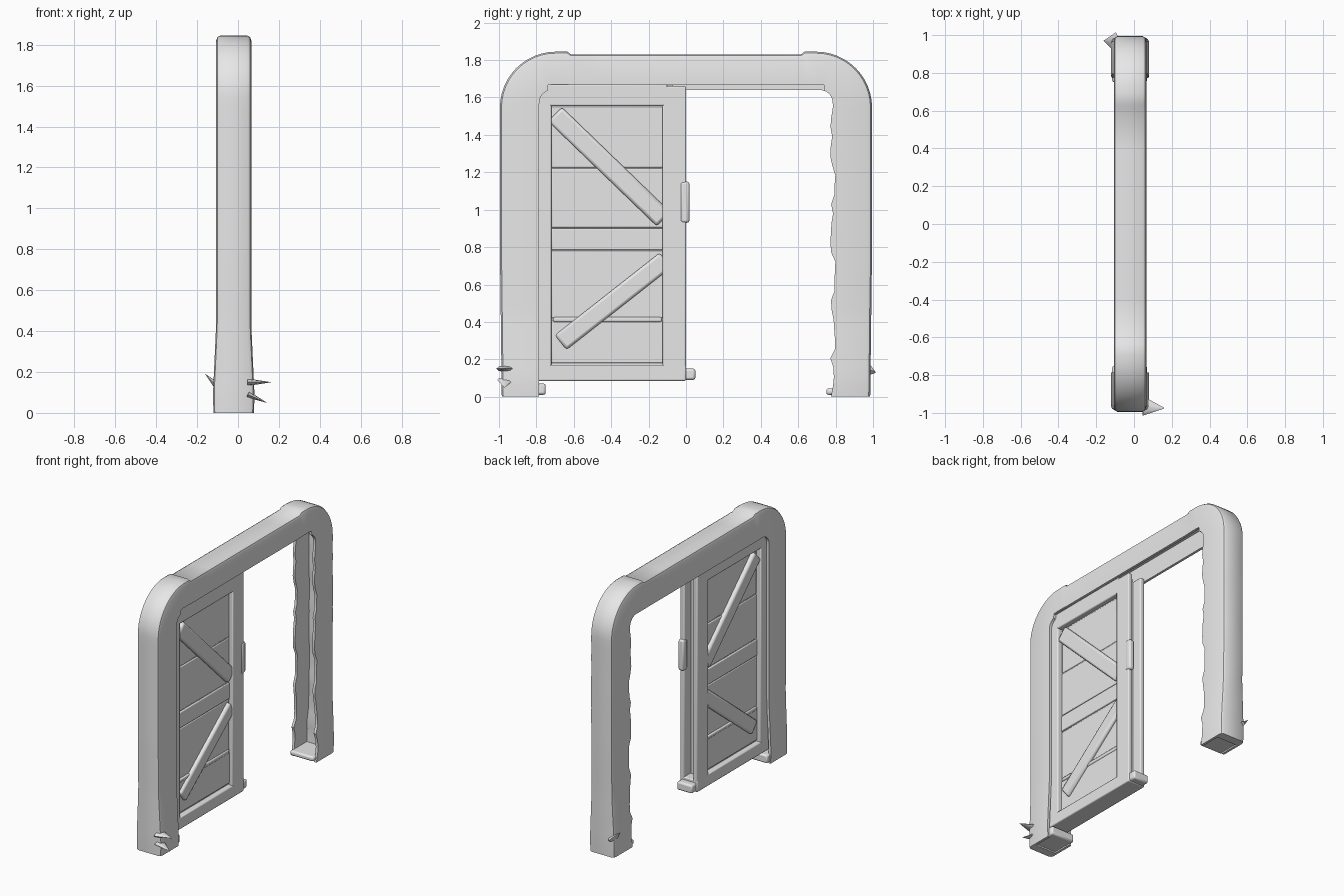
import bpy, bmesh, math, random
from mathutils import Vector, Matrix

if "Cube" in bpy.data.objects:
    bpy.data.objects.remove(bpy.data.objects["Cube"])

random.seed(4)
CX = -0.021  # middle of the frame thickness

grey = bpy.data.materials.new("plain_grey")
grey.diffuse_color = (0.8, 0.8, 0.8, 1)
grey.use_nodes = True
grey.node_tree.nodes["Principled BSDF"].inputs["Base Color"].default_value = grey.diffuse_color


def finish(name, bm, bevel=0.0):
    bmesh.ops.recalc_face_normals(bm, faces=bm.faces)
    mesh = bpy.data.meshes.new(name)
    bm.to_mesh(mesh)
    bm.free()
    mesh.materials.append(grey)
    ob = bpy.data.objects.new(name, mesh)
    bpy.context.collection.objects.link(ob)
    if bevel:
        mod = ob.modifiers.new("soft_edges", 'BEVEL')
        mod.width = bevel
        mod.segments = 2
    bpy.ops.object.select_all(action='DESELECT')
    ob.select_set(True)
    bpy.context.view_layer.objects.active = ob
    bpy.ops.object.shade_smooth_by_angle(angle=math.radians(35))
    return ob


def box(name, x, y, z, bevel=0.007):
    """Box from (min, max) pairs."""
    bm = bmesh.new()
    size = Matrix.Diagonal((x[1] - x[0], y[1] - y[0], z[1] - z[0], 1))
    mid = Matrix.Translation((sum(x) / 2, sum(y) / 2, sum(z) / 2))
    bmesh.ops.create_cube(bm, size=1, matrix=mid @ size)
    return finish(name, bm, bevel)


def brace(name, a, b, width, half):
    """Bar between two (y, z) points, showing on both faces of the door."""
    d = Vector((0, b[0] - a[0], b[1] - a[1]))
    mid = Matrix.Translation((CX, (a[0] + b[0]) / 2, (a[1] + b[1]) / 2))
    turn = Matrix.Rotation(math.atan2(d.z, d.y), 4, 'X')
    bm = bmesh.new()
    bmesh.ops.create_cube(bm, size=1, matrix=mid @ turn @ Matrix.Diagonal((half * 2, d.length, width, 1)))
    return finish(name, bm, 0.015)


# ---- arch frame: open channel section swept along a rounded doorway ----
def half_path():
    """Stations (outer y, outer z, inner y, inner z, is_beam) for the +y half."""
    pts = []
    for i in range(31):                                   # leg
        z = 1.545 * i / 30
        pts.append((0.985 + 0.01 * min(1, z / 0.8), z, 0.785, z, False))
    for i in range(1, 13):                                # rounded corner
        a = math.pi / 2 * i / 12
        pts.append((0.695 + 0.30 * math.cos(a), 1.545 + 0.30 * math.sin(a),
                    0.715 + 0.07 * math.cos(a), 1.57 + 0.07 * math.sin(a), i > 9))
    pts.append((0.635, 1.845, 0.635, 1.64, True))         # small step to the beam
    pts.append((0.615, 1.831, 0.615, 1.64, True))
    for y in (0.4, 0.2):
        pts.append((y, 1.831, y, 1.64, True))
    return pts


right = half_path()
left = [(-a, b, -c, d, e) for a, b, c, d, e in right]
path = left + [(0, 1.831, 0, 1.64, True)] + right[::-1]

bm = bmesh.new()
rings = []
for oy, oz, iy, iz, beam in path:
    flare = 0.016 * max(0, 1 - abs(oz - 0.08) / 0.35)
    hw = 0.086 + flare
    rim = 0.86 if beam else 1.0
    if iy > 0.7 and oz < 1.5:                             # ragged inner edge
        iy += random.uniform(-0.016, 0.016)
    w = 0.018
    section = [(-hw, 1), (-hw, 0.12), (-hw + 0.006, 0.04), (-hw + 0.02, 0),
               (hw - 0.02, 0), (hw - 0.006, 0.04), (hw, 0.12), (hw, rim),
               (hw - w, rim), (hw - w, 0.3), (-hw + w, 0.3), (-hw + w, 1)]
    rings.append([bm.verts.new((CX + x, oy + (iy - oy) * t, oz + (iz - oz) * t)) for x, t in section])
n = len(rings[0])
for r0, r1 in zip(rings, rings[1:]):
    for k in range(n):
        bm.faces.new((r0[k], r0[(k + 1) % n], r1[(k + 1) % n], r1[k]))
bm.faces.new(rings[0])
bm.faces.new(rings[-1])
finish("arch_frame", bm)

# ---- feet closing the bottoms of the legs ----
box("foot_right", (CX - 0.095, CX + 0.09), (0.75, 0.975), (0.01, 0.045), 0.012)
box("foot_left", (CX - 0.095, CX + 0.09), (-0.975, -0.75), (0.01, 0.07), 0.012)

# ---- door: core sheet, boards and rails ----
def door_x(half):
    return (CX - half, CX + half)


box("door_core", door_x(0.030), (-0.85, -0.07), (0.10, 1.67), 0)
boards = [(0.18, 0.405), (0.42, 0.78), (0.785, 0.90), (0.905, 1.22), (1.225, 1.55)]
for i, zr in enumerate(boards):
    box("door_board", door_x((0.040, 0.035, 0.041, 0.037, 0.034)[i]), (-0.72, -0.12), zr, 0.006)
box("door_hinge_stile", door_x(0.068), (-0.84, -0.72), (0.09, 1.67))
box("door_top_rail", door_x(0.068), (-0.74, -0.10), (1.555, 1.67))
box("door_bottom_rail", door_x(0.068), (-0.83, 0.0), (0.085, 0.17))
box("door_lower_rail", door_x(0.046), (-0.71, -0.13), (0.40, 0.425))

# double edge plates with a groove between them
for side in (-1, 1):
    xs = sorted((CX + side * 0.034, CX + side * 0.068))
    box("door_edge_plate", xs, (-0.125, 0.0), (0.09, 1.66))

# diagonal braces
brace("upper_brace", (-0.70, 1.51), (-0.12, 0.95), 0.105, 0.062)
brace("lower_brace", (-0.11, 0.73), (-0.67, 0.29), 0.10, 0.060)

# latch lump and sill lug on the free edge
box("door_latch", (CX + 0.03, CX + 0.072), (-0.03, 0.018), (0.93, 1.15), 0.012)
box("door_lug", door_x(0.06), (-0.02, 0.05), (0.09, 0.15), 0.012)

# ---- thin splinters at the feet ----
def splinter(name, tip, base, radius):
    tip, base = Vector(tip), Vector(base)
    bm = bmesh.new()
    rot = (tip - base).to_track_quat('Z', 'Y').to_matrix().to_4x4()
    bmesh.ops.create_cone(bm, cap_ends=True, segments=8, radius1=radius, radius2=0.002,
                          depth=(tip - base).length,
                          matrix=Matrix.Translation((tip + base) / 2) @ rot @ Matrix.Diagonal((1, 0.35, 1, 1)))
    finish(name, bm)


splinter("splinter_front_upper", (0.16, -0.975, 0.15), (0.05, -0.965, 0.15), 0.05)
splinter("splinter_front_lower", (0.14, -0.97, 0.05), (0.05, -0.965, 0.09), 0.045)
splinter("splinter_back", (-0.16, 0.97, 0.19), (-0.10, 0.965, 0.13), 0.05)
